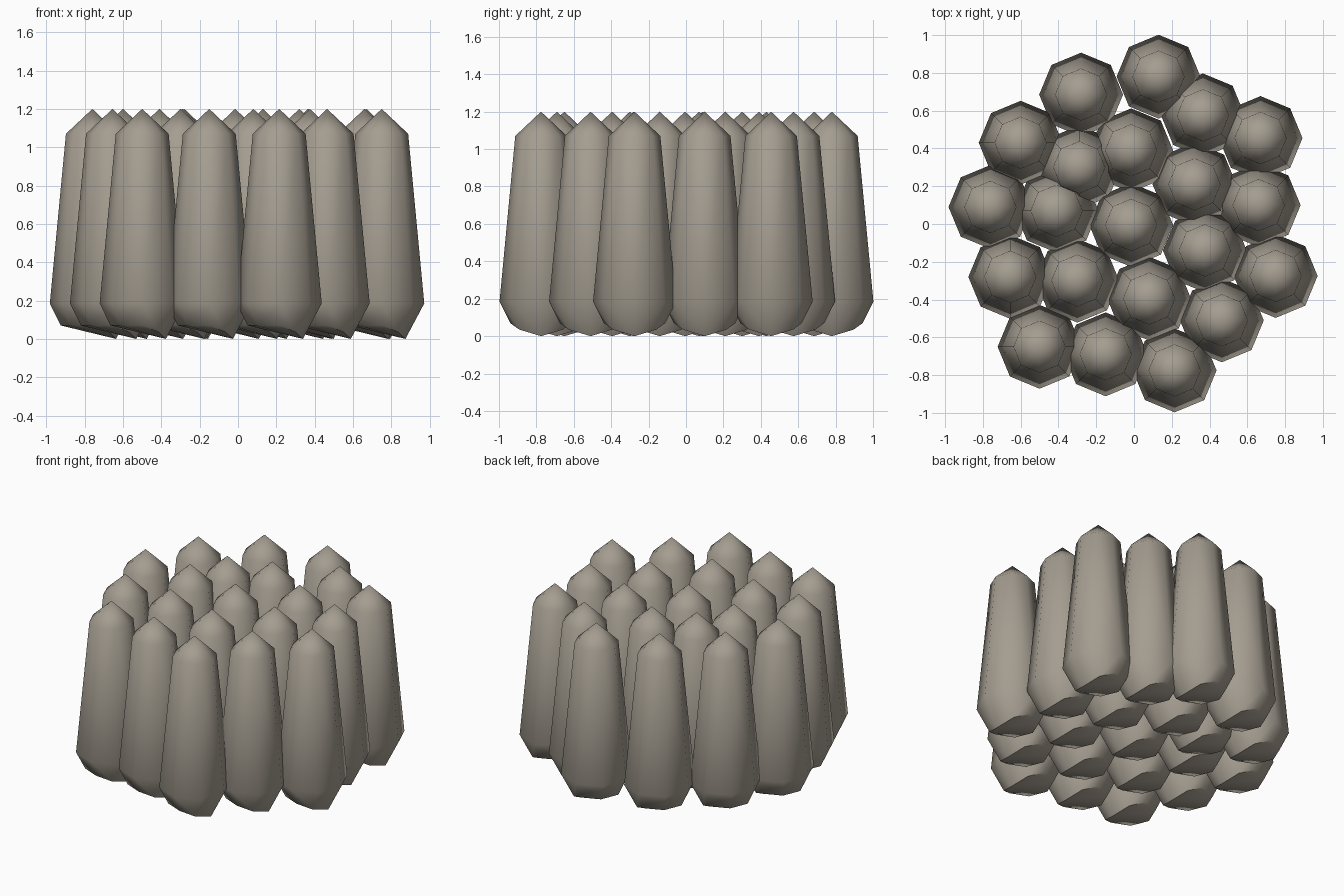
import bpy, bmesh, math

if "Cube" in bpy.data.objects:
    bpy.data.objects.remove(bpy.data.objects["Cube"])

# single stone colour
stone = bpy.data.materials.new("warm grey stone")
stone.diffuse_color = (0.37, 0.335, 0.28, 1)
stone.use_nodes = True
stone.node_tree.nodes["Principled BSDF"].inputs["Base Color"].default_value = stone.diffuse_color

# column centres, in rows from back to front
CENTRES = [
    (-0.28, 0.685), (0.13, 0.78), (0.365, 0.575), (0.67, 0.455),
    (-0.60, 0.43), (-0.29, 0.30), (-0.015, 0.39), (0.32, 0.21), (0.66, 0.10),
    (-0.76, 0.09), (-0.41, 0.07), (-0.015, -0.005), (0.375, -0.14), (0.75, -0.275),
    (-0.655, -0.28), (-0.30, -0.30), (0.08, -0.395), (0.465, -0.51),
    (-0.50, -0.65), (-0.15, -0.69), (0.215, -0.775),
]


def ring(radius, z, n=8):
    return [(radius * math.cos(2 * math.pi * i / n),
             radius * math.sin(2 * math.pi * i / n), z) for i in range(n)]


def column_mesh():
    """Tapered eight-sided column with a pointed cap and a slanted base."""
    pts = [(0, 0, 1.2)] + ring(0.138, 1.07) + ring(0.222, 0.185)
    # chamfered foot, lower on the +x side
    for x, y, z in ring(0.165, 0.07):
        if x > 0.05:
            x *= 0.75
            z = 0.035 if abs(y) > 0.05 else 0.0
        pts.append((x, y, z))
    bm = bmesh.new()
    for p in pts:
        bm.verts.new(p)
    res = bmesh.ops.convex_hull(bm, input=bm.verts[:])
    loose = [v for v in bm.verts if not v.link_faces]
    bmesh.ops.delete(bm, geom=loose, context='VERTS')
    bmesh.ops.recalc_face_normals(bm, faces=bm.faces[:])
    me = bpy.data.meshes.new("stone_column")
    bm.to_mesh(me)
    bm.free()
    me.materials.append(stone)
    return me


# cluster of columns
for i, (x, y) in enumerate(CENTRES):
    ob = bpy.data.objects.new("stone_column_%02d" % (i + 1), column_mesh())
    ob.location = (x, y, 0)
    bpy.context.collection.objects.link(ob)
    bpy.ops.object.select_all(action='DESELECT')
    ob.select_set(True)
    bpy.context.view_layer.objects.active = ob
    bpy.ops.object.shade_smooth_by_angle(angle=math.radians(46))
